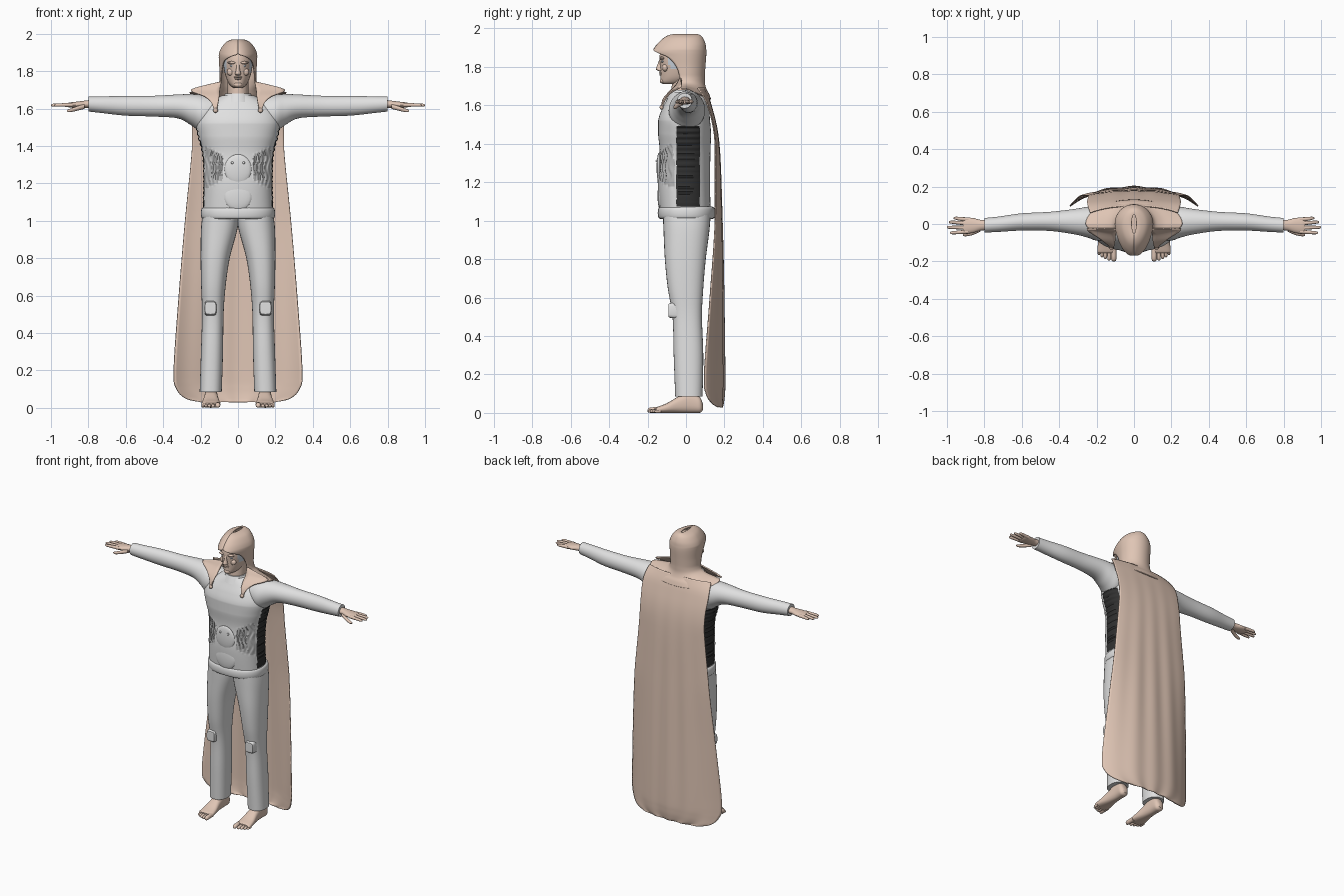
import bpy, bmesh, math
from mathutils import Matrix, Vector


def material(name, rgb):
    m = bpy.data.materials.new(name)
    m.diffuse_color = (*rgb, 1)
    return m


SUIT = material("light grey", (0.75, 0.75, 0.75))
TAN = material("tan", (0.74, 0.56, 0.46))
DARK = material("near black", (0.03, 0.03, 0.03))
RIB = material("mid grey", (0.5, 0.5, 0.5))
PALE = material("pale blue grey", (0.62, 0.68, 0.75))


def spline(rows, k):
    """Smooth in-between rows without overshoot."""
    out = []
    for i in range(len(rows) - 1):
        p0, p1, p2 = rows[max(i - 1, 0)], rows[i], rows[i + 1]
        p3 = rows[min(i + 2, len(rows) - 1)]
        for j in range(k):
            t = j / k
            row = []
            for a, b, c, d in zip(p0, p1, p2, p3):
                v = b + 0.5 * t * (c - a + t * (2 * a - 5 * b + 4 * c - d + t * (3 * (b - c) + d - a)))
                row.append(min(max(v, min(b, c)), max(b, c)))
            out.append(row)
    return out + [list(rows[-1])]


def finish(name, bm, mat, mirror=False, thick=0):
    bmesh.ops.recalc_face_normals(bm, faces=bm.faces[:])
    me = bpy.data.meshes.new(name)
    bm.to_mesh(me)
    bm.free()
    me.materials.append(mat)
    ob = bpy.data.objects.new(name, me)
    bpy.context.collection.objects.link(ob)
    if thick:
        s = ob.modifiers.new("thickness", 'SOLIDIFY')
        s.thickness, s.offset = thick, 0
    if mirror:
        ob.modifiers.new("mirror", 'MIRROR').use_clip = False
    return ob


def skin(name, rings, mat, closed=True, **kw):
    """Join rings of points into a surface; closed rings get end caps."""
    bm = bmesh.new()
    vs = [[bm.verts.new(p) for p in r] for r in rings]
    n = len(vs[0])
    for a, b in zip(vs, vs[1:]):
        for i in range(n if closed else n - 1):
            j = (i + 1) % n
            bm.faces.new((a[i], a[j], b[j], b[i]))
    if closed:
        bm.faces.new(vs[0])
        bm.faces.new(vs[-1])
    return finish(name, bm, mat, **kw)


def loft(name, axis, rows, mat, p=1.0, n=32, k=5, **kw):
    """Rows are (position, a0, a1, b0, b1): bounds of a rounded section."""
    rings = []
    for s, a0, a1, b0, b1 in spline(rows, k):
        ring = []
        for i in range(n):
            t = 2 * math.pi * i / n
            c, d = math.cos(t), math.sin(t)
            a = (a0 + a1) / 2 + (a1 - a0) / 2 * math.copysign(abs(c) ** p, c)
            b = (b0 + b1) / 2 + (b1 - b0) / 2 * math.copysign(abs(d) ** p, d)
            ring.append({'x': (s, a, b), 'y': (a, s, b), 'z': (a, b, s)}[axis])
        rings.append(ring)
    return skin(name, rings, mat, **kw)


def sym(rows):
    return [(z, -w, w, f, b) for z, w, f, b in rows]


def ball(name, loc, size, mat, mirror=False):
    bm = bmesh.new()
    bmesh.ops.create_uvsphere(bm, u_segments=20, v_segments=12, radius=1,
                              matrix=Matrix.Translation(loc) @ Matrix.Diagonal((*size, 1)))
    return finish(name, bm, mat, mirror=mirror)


# Torso, with ribbed dark sides and ribbed front panels
torso = loft("torso", 'z', sym([
    (1.04, .188, -.135, .128), (1.2, .183, -.147, .125), (1.35, .188, -.137, .127),
    (1.45, .212, -.145, .13), (1.52, .225, -.145, .125), (1.58, .21, -.125, .12),
    (1.63, .16, -.1, .11), (1.67, .085, -.08, .09)]), SUIT, p=.85, n=180, k=14)
torso.data.materials.append(DARK)
torso.data.materials.append(RIB)


def zone(c):
    if 1.08 < c.z < 1.49 and -.05 < c.y < .072 and abs(c.x) > .12:
        return 1
    if .08 < abs(c.x) < .175 and c.y < -.05 and abs(c.z - 1.285) < .065 + .5 * (abs(c.x) - .08):
        return 2
    return 0


for f in torso.data.polygons:
    f.material_index = zone(f.center)
for v in torso.data.vertices:
    q = zone(v.co)
    if q == 1:
        v.co.x *= 1.01 + .015 * math.sin(v.co.z * 220)
    elif q == 2:
        v.co.y += .004 * math.sin(abs(v.co.x) * 290 + 2 * math.sin(v.co.z * 60))

# Belly plates and studs
ball("belly_disc", (0, -.139, 1.275), (.072, .014, .08), SUIT)
ball("lower_belly_plate", (0, -.134, 1.13), (.075, .014, .075), SUIT)
ball("belly_stud", (.03, -.152, 1.31), (.007, .006, .007), SUIT, True)

# Belt, collar
loft("belt", 'z', sym([(1.008, .18, -.13, .135), (1.016, .194, -.143, .148), (1.04, .198, -.147, .152),
                       (1.064, .194, -.143, .148), (1.074, .18, -.13, .135)]), SUIT, p=.85, n=48)
loft("collar", 'z', sym([(1.635, .09, -.105, .09), (1.665, .076, -.09, .085), (1.68, .068, -.082, .08)]), SUIT)

# Arms and hands
loft("sleeve", 'x', [
    (.1, -.075, .085, 1.5, 1.66), (.19, -.09, .1, 1.475, 1.672), (.25, -.072, .092, 1.51, 1.677),
    (.32, -.055, .08, 1.547, 1.675), (.45, -.037, .065, 1.557, 1.668), (.6, -.035, .057, 1.562, 1.667),
    (.72, -.042, .04, 1.575, 1.665), (.8, -.046, .032, 1.584, 1.664)], SUIT, mirror=True)
loft("palm", 'x', [(.78, -.033, .022, 1.603, 1.647), (.82, -.035, .022, 1.603, 1.642),
                   (.86, -.047, .032, 1.603, 1.637), (.9, -.052, .034, 1.605, 1.632),
                   (.915, -.048, .03, 1.61, 1.628)], TAN, n=20, mirror=True)
for y0, y1, tip in ((.024, .031, .965), (.002, .01, .99), (-.02, -.018, 1.0), (-.041, -.047, .985)):
    m = (y0 + y1) / 2
    loft("finger", 'x', [(.885, y0 - .011, y0 + .011, 1.608, 1.63), (.93, m - .01, m + .01, 1.609, 1.629),
                         (tip - .012, y1 - .008, y1 + .008, 1.61, 1.626),
                         (tip, y1 - .003, y1 + .003, 1.615, 1.621)], TAN, n=10, k=3, mirror=True)
loft("thumb", 'x', [(.82, -.04, -.012, 1.598, 1.625), (.86, -.058, -.034, 1.588, 1.612),
                    (.9, -.066, -.047, 1.58, 1.598), (.915, -.062, -.053, 1.584, 1.592)], TAN, n=12, mirror=True)

# Legs and knee pads
loft("trouser_leg", 'z', [
    (1.03, -.004, .19, -.12, .128), (.95, .004, .198, -.117, .122), (.8, .044, .2, -.11, .103),
    (.65, .066, .197, -.095, .09), (.5, .077, .192, -.07, .083), (.3, .08, .198, -.064, .09),
    (.085, .087, .205, -.056, .086)], SUIT, p=.85, mirror=True)
loft("knee_pad", 'y', [(-.092, .123, .172, .51, .555), (-.085, .116, .178, .495, .57),
                       (-.03, .114, .18, .49, .575)], SUIT, p=.45, n=24, k=3, mirror=True)

# Feet and toes
loft("foot", 'y', [(.088, .13, .16, .015, .045), (.07, .113, .177, 0, .085), (.02, .11, .178, 0, .11),
                   (-.04, .106, .182, 0, .085), (-.1, .097, .192, 0, .05), (-.145, .094, .196, 0, .033),
                   (-.155, .1, .19, .004, .026)], TAN, p=.8, mirror=True)
for x, r, tip in ((.108, .014, -.2), (.133, .01, -.195), (.153, .01, -.187), (.171, .009, -.178), (.187, .008, -.167)):
    loft("toe", 'y', [(-.13, x - r, x + r, 0, 2 * r + .004), (tip + .012, x - r, x + r, 0, 2 * r),
                      (tip, x - r * .4, x + r * .4, .004, r)], TAN, n=10, k=3, mirror=True)

# Neck, head and face
loft("neck", 'z', sym([(1.6, .06, -.075, .06), (1.68, .056, -.075, .055), (1.76, .056, -.07, .06)]), TAN)
head = loft("head", 'z', sym([
    (1.71, .022, -.118, -.02), (1.722, .04, -.131, .02), (1.75, .058, -.132, .055), (1.8, .073, -.134, .08),
    (1.85, .079, -.138, .088), (1.9, .074, -.125, .085), (1.935, .05, -.09, .06)]), TAN, n=48)
head.data.materials.append(PALE)
for f in head.data.polygons:
    if abs(f.center.x) > .062 and f.center.z > 1.79 and f.center.y < 0:
        f.material_index = 1
loft("nose", 'z', sym([(1.777, .008, -.14, -.12), (1.783, .016, -.153, -.12), (1.79, .015, -.157, -.12),
                       (1.815, .009, -.147, -.12), (1.84, .009, -.138, -.12)]), TAN, n=16)
ball("brow", (.03, -.124, 1.845), (.026, .015, .008), TAN, True)
ball("eye", (.03, -.117, 1.828), (.014, .012, .007), PALE, True)
ball("cheek", (.038, -.108, 1.795), (.022, .016, .02), TAN, True)
ball("upper_lip", (0, -.13, 1.769), (.022, .011, .005), TAN)
ball("lower_lip", (0, -.128, 1.759), (.018, .011, .006), TAN)
ball("chin", (0, -.122, 1.727), (.022, .014, .014), TAN)

# Hood flaring into the shoulder mantle; last value is how far it wraps forward
rings = []
for z, w, f, b, wrap in spline([
        (1.967, .012, -.05, .05, 1), (1.965, .035, -.08, .068, 1), (1.95, .065, -.112, .085, 1),
        (1.92, .088, -.145, .098, 1), (1.893, .099, -.165, .102, 1), (1.875, .1, -.172, .103, .86),
        (1.85, .099, -.16, .102, .73), (1.8, .096, -.14, .098, .65), (1.75, .096, -.12, .095, .62),
        (1.715, .11, -.1, .096, .62), (1.698, .15, -.09, .105, .62), (1.692, .2, -.09, .118, .62),
        (1.685, .258, -.09, .128, .62)], 5):
    ring = []
    for i in range(49):
        a = (i / 24 - 1) * wrap * math.pi
        c = math.cos(a)
        y = b * c if c > 0 else f * (-c) ** 1.3
        ring.append((w * math.sin(a), y, z - .35 * max(0, w - .1) * max(0, c)))
    rings.append(ring)
skin("hood", rings, TAN, closed=False, thick=.006)

# Front lappets with pins
rings = []
for z, x0, x1, y0, y1 in spline([(1.74, .09, .1, -.03, -.025), (1.7, .097, .25, -.055, -.025),
                                 (1.665, .1, .18, -.09, -.08), (1.63, .106, .142, -.118, -.108),
                                 (1.59, .114, .128, -.127, -.125)], 5):
    rings.append([(x0 + (x1 - x0) * i / 6, y0 + (y1 - y0) * i / 6, z) for i in range(7)])
skin("mantle_lappet", rings, TAN, closed=False, thick=.008, mirror=True)
ball("lappet_pin", (.12, -.127, 1.59), (.013, .01, .013), TAN, True)

# Cape: (height, half width, back depth, depth at the side edge)
rings = []
for z, w, b, e in spline([
        (1.69, .235, .095, .06), (1.6, .25, .13, .112), (1.4, .245, .17, .152), (1.0, .283, .185, .152),
        (.6, .316, .193, .125), (.2, .343, .198, .095), (.1, .328, .196, .105), (.05, .28, .19, .135),
        (.03, .2, .185, .165)], 6):
    ring = []
    for i in range(49):
        u = i / 24 - 1
        fold = .004 * math.cos(u * 14) * (1 - u * u) * min(1, max(0, 1.7 - z))
        ring.append((w * u, b - (b - e) * abs(u) ** 2.5 + fold, z))
    rings.append(ring)
skin("cape", rings, TAN, closed=False, thick=.006)

# Smooth shading with sharp creases kept
for ob in bpy.context.collection.objects:
    ob.select_set(True)
bpy.context.view_layer.objects.active = torso
bpy.ops.object.shade_smooth_by_angle(angle=math.radians(40))
